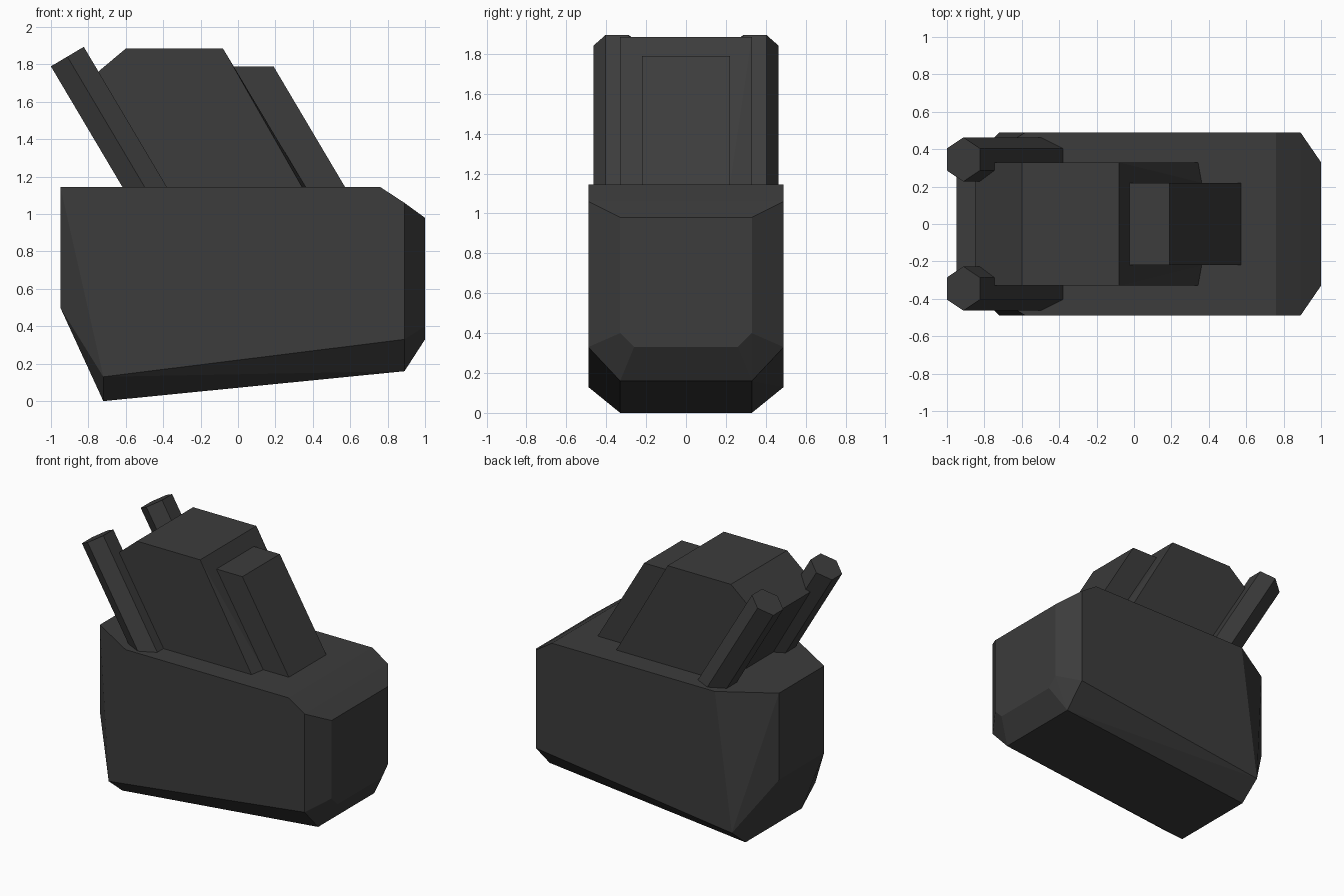
import bpy, bmesh, math
from mathutils import Vector, Matrix

cube = bpy.data.objects.get("Cube")
if cube:
    bpy.data.objects.remove(cube, do_unlink=True)

grey = bpy.data.materials.new("dark_grey")
grey.use_nodes = True
COLOR = (0.045, 0.045, 0.045, 1)
grey.diffuse_color = COLOR
grey.node_tree.nodes["Principled BSDF"].inputs["Base Color"].default_value = COLOR


def finish(name, bm):
    bmesh.ops.recalc_face_normals(bm, faces=bm.faces[:])
    mesh = bpy.data.meshes.new(name)
    bm.to_mesh(mesh)
    bm.free()
    mesh.materials.append(grey)
    obj = bpy.data.objects.new(name, mesh)
    bpy.context.collection.objects.link(obj)
    return obj


def mirrored_hull(name, corners):
    """Convex faceted block from corners (x, half width, z), mirrored over y."""
    bm = bmesh.new()
    for x, y, z in corners:
        for side in (1, -1):
            bm.verts.new((x, side * y, z))
    bmesh.ops.convex_hull(bm, input=bm.verts[:])
    bmesh.ops.dissolve_limit(bm, angle_limit=math.radians(1),
                             verts=bm.verts[:], edges=bm.edges[:])
    return finish(name, bm)


# Main body with bevelled ends and a sloping underside
mirrored_hull("body", [
    (-0.58, 0.49, 1.145), (0.76, 0.49, 1.145), (0.89, 0.49, 1.06),
    (0.89, 0.49, 0.33), (-0.72, 0.49, 0.13),
    (-0.95, 0.265, 1.145), (-0.95, 0.265, 0.50),
    (-0.72, 0.33, 0.0), (0.89, 0.33, 0.16),
    (1.0, 0.33, 0.98), (1.0, 0.33, 0.40), (1.0, 0.26, 0.33),
])

# Leaning tower on top of the body
mirrored_hull("tower", [
    (-0.54, 0.33, 1.14), (-0.85, 0.33, 1.675), (-0.60, 0.33, 1.885),
    (-0.08, 0.33, 1.885), (0.345, 0.33, 1.14), (0.365, 0.22, 1.14),
])

# Narrower block leaning on the back of the tower
mirrored_hull("rear_block", [
    (-0.03, 0.22, 1.79), (0.19, 0.22, 1.79),
    (0.575, 0.22, 1.14), (0.30, 0.22, 1.14),
])

# Pair of hexagonal tubes beside the tower
axis = Vector((-0.51, 0, 0.86)).normalized()
tip = Vector((-0.9125, 0, 1.842))
length = 0.87
for name, y in (("left_tube", -0.345), ("right_tube", 0.345)):
    bm = bmesh.new()
    bmesh.ops.create_cone(bm, cap_ends=True, segments=6, radius1=0.118,
                          radius2=0.118, depth=length)
    across = Vector((0, 1, 0))
    turn = Matrix((across.cross(axis), across, axis)).transposed().to_4x4()
    # Points of the hexagon face sideways
    highest = max(v.co.y for v in bm.verts)
    if highest < 0.115:
        turn = turn @ Matrix.Rotation(math.radians(30), 4, "Z")
    centre = tip - axis * length / 2 + Vector((0, y, 0))
    bm.transform(Matrix.Translation(centre) @ turn)
    finish(name, bm)
